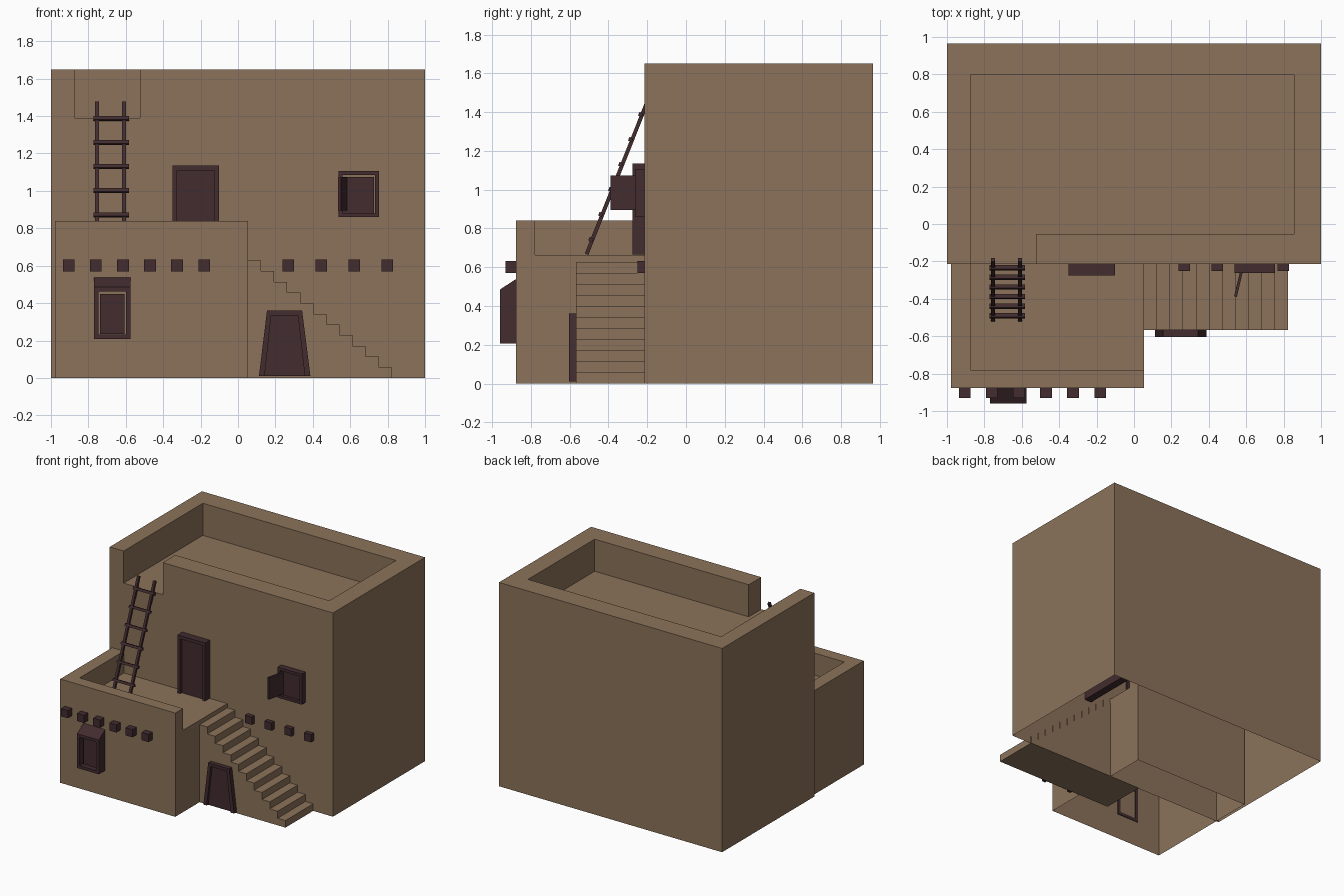
import bpy, bmesh, math
from mathutils import Vector, Matrix

if "Cube" in bpy.data.objects:
    bpy.data.objects.remove(bpy.data.objects["Cube"])


def material(name, rgb):
    m = bpy.data.materials.new(name)
    m.diffuse_color = (*rgb, 1)
    m.use_nodes = True
    m.node_tree.nodes["Principled BSDF"].inputs["Base Color"].default_value = m.diffuse_color
    return m


CLAY = material("clay", (0.258, 0.171, 0.102))
WOOD = material("dark wood", (0.054, 0.025, 0.028))


def finish(name, bm, mat):
    bmesh.ops.recalc_face_normals(bm, faces=bm.faces)
    me = bpy.data.meshes.new(name)
    bm.to_mesh(me)
    bm.free()
    me.materials.append(mat)
    ob = bpy.data.objects.new(name, me)
    bpy.context.collection.objects.link(ob)
    return ob


def add_box(bm, x0, x1, y0, y1, z0, z1):
    m = Matrix.Translation(((x0 + x1) / 2, (y0 + y1) / 2, (z0 + z1) / 2))
    m = m @ Matrix.Diagonal((x1 - x0, y1 - y0, z1 - z0, 1))
    bmesh.ops.create_cube(bm, size=1, matrix=m)


def boxes(name, mat, *dims):
    bm = bmesh.new()
    for d in dims:
        add_box(bm, *d)
    return finish(name, bm, mat)


def prism(name, mat, pts, axis, lo, hi):
    """Extrude a 2D outline along an axis (the two other axes in xyz order)."""
    bm = bmesh.new()
    vs = []
    for p in pts:
        co = list(p)
        co.insert("xyz".index(axis), lo)
        vs.append(bm.verts.new(co))
    f = bm.faces.new(vs)
    off = Vector((0, 0, 0))
    off["xyz".index(axis)] = hi - lo
    ext = bmesh.ops.extrude_face_region(bm, geom=[f], use_keep_orig=True)
    bmesh.ops.translate(bm, vec=off, verts=[g for g in ext["geom"] if isinstance(g, bmesh.types.BMVert)])
    return finish(name, bm, mat)


def hollow(ob, cutter):
    """Cut the roof recess, then open the underside."""
    mod = ob.modifiers.new("recess", "BOOLEAN")
    mod.operation, mod.solver, mod.object = "DIFFERENCE", "EXACT", cutter
    bpy.context.view_layer.objects.active = ob
    bpy.ops.object.modifier_apply(modifier=mod.name)
    bpy.data.objects.remove(cutter)
    bm = bmesh.new()
    bm.from_mesh(ob.data)
    low = [f for f in bm.faces if f.calc_center_median().z < 0.001]
    bmesh.ops.delete(bm, geom=low, context="FACES")
    bm.to_mesh(ob.data)
    bm.free()


# main house with parapet and a gap for the ladder
house = boxes("house", CLAY, (-1, 1, -0.213, 0.966, 0, 1.65))
hollow(house, prism("roof_cutter", CLAY,
                    [(-0.875, -0.4), (-0.525, -0.4), (-0.525, -0.053), (0.855, -0.053),
                     (0.855, 0.80), (-0.875, 0.80)], "z", 1.39, 1.9))

# lower front room with terrace, open towards the stairs
room = boxes("front_room", CLAY, (-0.978, 0.053, -0.878, 0.11, 0, 0.84))
hollow(room, boxes("terrace_cutter", CLAY, (-0.873, 0.3, -0.78, 0.01, 0.663, 1.2)))

# stairs
N, X0, X1, TOP = 11, 0.053, 0.823, 0.628
steps = [(-0.22, 0), (X1, 0)]
for i in range(N):
    x = X1 - i * (X1 - X0) / N
    z = (i + 1) * TOP / N
    steps += [(x, z), (x - (X1 - X0) / N, z)]
steps[-1] = (-0.22, TOP)
prism("stairs", CLAY, steps, "y", -0.568, -0.207)

# roof beam ends
h = 0.031
for i in range(6):
    x = -0.904 + i * 0.1445
    boxes("front_beam", WOOD, (x - h, x + h, -0.93, -0.45, 0.57, 0.632))
for i in range(4):
    x = 0.268 + i * 0.1765
    boxes("house_beam", WOOD, (x - h, x + h, -0.25, 0.25, 0.57, 0.632))


def door(name, outer, inner, z0, z1, z2, y0, y1):
    """outer/inner: (left bottom, left top, right top, right bottom) x values."""
    a, b, c, d = outer
    e, f, g, k = inner
    prism(name + "_frame", WOOD, [(a, z0), (b, z2), (c, z2), (d, z0),
                                  (k, z0), (g, z1), (f, z1), (e, z0)], "y", y0, y1)
    prism(name + "_panel", WOOD, [(e, z0), (f, z1), (g, z1), (k, z0)], "y", y0 + 0.02, y1)


door("upper_door", (-0.35, -0.35, -0.102, -0.102), (-0.325, -0.325, -0.127, -0.127),
     0.665, 1.108, 1.135, -0.275, -0.205)
door("stair_door", (0.112, 0.155, 0.343, 0.387), (0.142, 0.178, 0.32, 0.357),
     0.01, 0.335, 0.36, -0.603, -0.56)


def window_frame(name, x0, x1, y0, y1, z0, z1, b):
    boxes(name, WOOD, (x0, x0 + b, y0, y1, z0, z1), (x1 - b, x1, y0, y1, z0, z1),
          (x0 + b, x1 - b, y0, y1, z0, z0 + b), (x0 + b, x1 - b, y0, y1, z1 - b, z1))


# lower window with sloping hood
window_frame("lower_window_frame", -0.77, -0.575, -0.96, -0.872, 0.207, 0.485, 0.024)
prism("lower_window_hood", WOOD, [(-0.96, 0.485), (-0.872, 0.485), (-0.872, 0.542)],
      "x", -0.77, -0.575)
boxes("lower_window_shutter", WOOD, (-0.738, -0.607, -0.925, -0.905, 0.235, 0.448))

# upper window with one shutter swung open
window_frame("upper_window_frame", 0.538, 0.755, -0.262, -0.205, 0.86, 1.107, 0.022)
boxes("upper_window_panel", WOOD, (0.56, 0.727, -0.24, -0.225, 0.88, 1.073))
prism("open_shutter", WOOD, [(0.568, -0.25), (0.583, -0.25), (0.55, -0.39), (0.535, -0.386)],
      "z", 0.895, 1.072)

# ladder
foot, head = Vector((0, -0.513, 0.667)), Vector((0, -0.192, 1.473))
span = head - foot
tilt = Matrix.Rotation(-math.atan2(span.y, span.z), 4, "X")
rails = bmesh.new()
for x in (-0.754, -0.61):
    mid = (foot + head) / 2
    mid.x = x
    bmesh.ops.create_cube(rails, size=1, matrix=Matrix.Translation(mid) @ tilt
                          @ Matrix.Diagonal((0.02, 0.02, span.length, 1)))
finish("ladder_rails", rails, WOOD)
rungs = bmesh.new()
for i in range(6):
    z = 0.743 + i * 0.129
    p = foot + span * ((z - foot.z) / span.z)
    p.x = -0.677
    p.y -= 0.008
    bmesh.ops.create_cube(rungs, size=1, matrix=Matrix.Translation(p) @ tilt
                          @ Matrix.Diagonal((0.19, 0.022, 0.02, 1)))
finish("ladder_rungs", rungs, WOOD)
